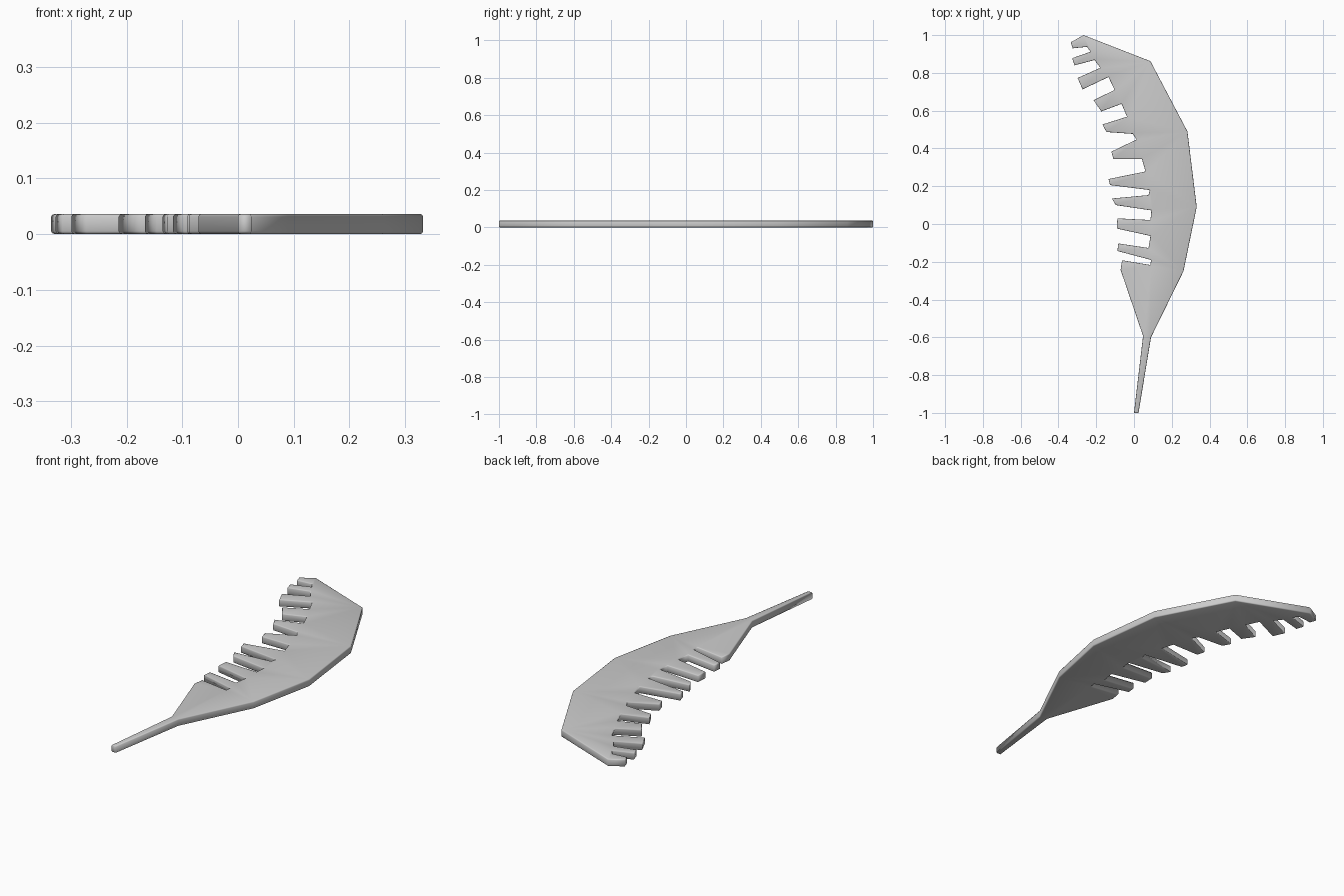
import bpy, bmesh

THICK = 0.036

# Smooth outer spine of the feather, from tip round to the end of the quill
back = [(-0.267, 1.0), (0.087, 0.862), (0.283, 0.49), (0.332, 0.09),
        (0.262, -0.25), (0.09, -0.6), (0.024, -1.0), (0.0, -1.0), (0.048, -0.593)]

# Barbs from bottom to top: two tip corners, then the two corners of the notch above
barbs = [
    ((-0.071, -0.243), (-0.063, -0.192), (0.087, -0.217), (0.090, -0.190)),
    ((-0.088, -0.143), (-0.083, -0.103), (0.077, -0.127), (0.087, -0.063)),
    ((-0.091, -0.024), (-0.088, 0.030), (0.087, 0.021), (0.092, 0.072)),
    ((-0.096, 0.100), (-0.117, 0.135), (0.077, 0.153), (0.083, 0.180)),
    ((-0.127, 0.206), (-0.135, 0.238), (0.061, 0.278), (0.042, 0.344)),
    ((-0.109, 0.344), (-0.120, 0.383), (0.013, 0.447), (-0.006, 0.477)),
    ((-0.146, 0.487), (-0.167, 0.527), (-0.037, 0.568), (-0.066, 0.636)),
    ((-0.173, 0.596), (-0.214, 0.655), (-0.103, 0.710), (-0.135, 0.778)),
    ((-0.272, 0.713), (-0.299, 0.773), (-0.178, 0.827), (-0.209, 0.868)),
    ((-0.315, 0.840), (-0.327, 0.878), (-0.230, 0.912), (-0.249, 0.938)),
]
outline = back + [p for barb in barbs for p in barb] + [(-0.325, 0.930), (-0.335, 0.962)]

# Flat feather blade with quill, extruded from the outline
bm = bmesh.new()
base = bm.faces.new([bm.verts.new((x, y, 0)) for x, y in outline])
bmesh.ops.recalc_face_normals(bm, faces=[base])
ext = bmesh.ops.extrude_face_region(bm, geom=[base], use_keep_orig=True)
top = [g for g in ext["geom"] if isinstance(g, bmesh.types.BMVert)]
bmesh.ops.translate(bm, verts=top, vec=(0, 0, THICK))
bmesh.ops.recalc_face_normals(bm, faces=bm.faces)

# Softened top and bottom rims
rims = [e for e in bm.edges if abs(e.verts[0].co.z - e.verts[1].co.z) < 1e-5]
bmesh.ops.bevel(bm, geom=rims, offset=0.005, segments=2, profile=0.5, affect='EDGES')
bmesh.ops.triangulate(bm, faces=[f for f in bm.faces if len(f.verts) > 4])

mesh = bpy.data.meshes.new("feather_comb")
bm.to_mesh(mesh)
bm.free()
mesh.shade_smooth()
feather = bpy.data.objects.new("feather_comb", mesh)
bpy.context.collection.objects.link(feather)
